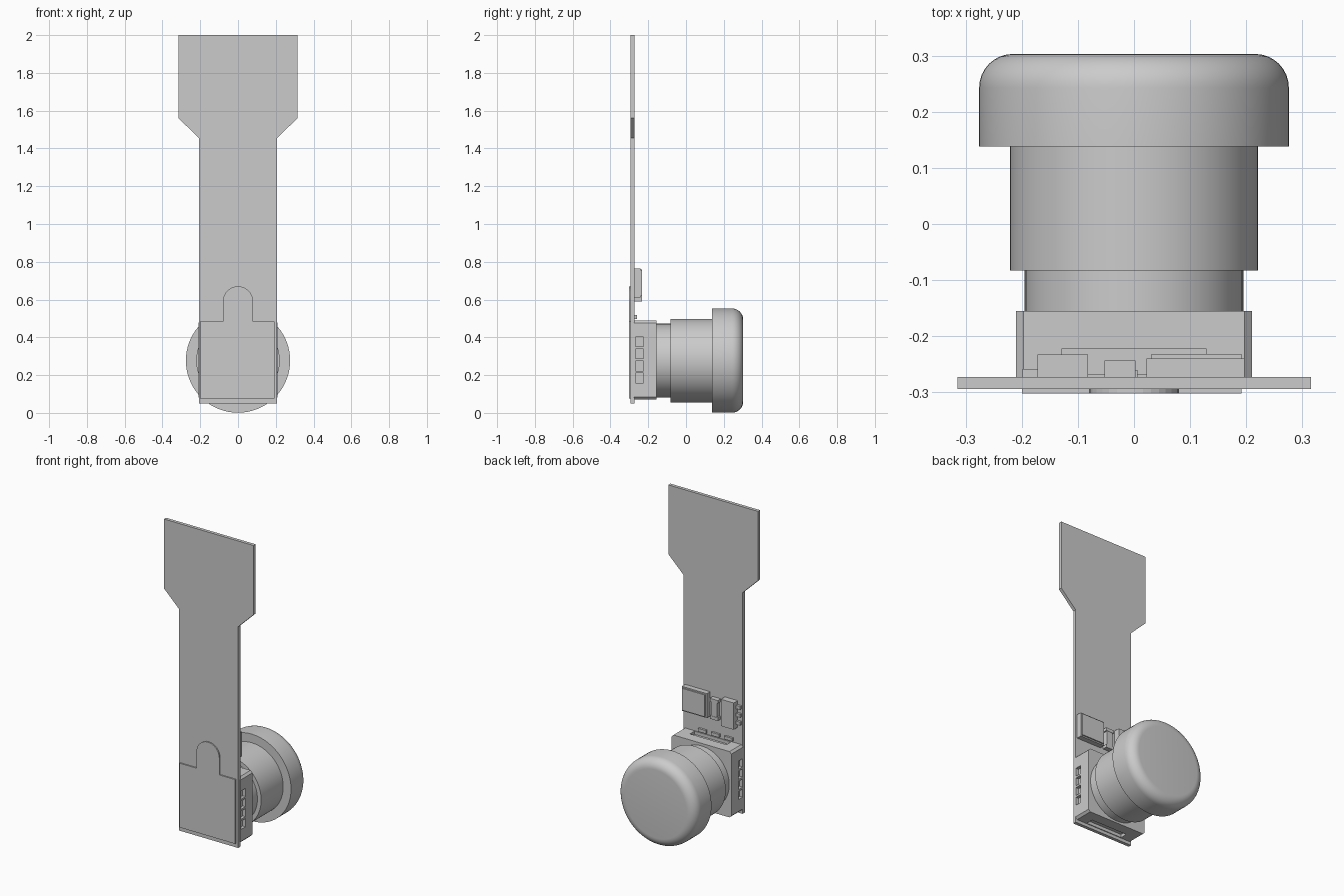
import bpy, bmesh, math
from mathutils import Matrix, Vector

if "Cube" in bpy.data.objects:
    bpy.data.objects.remove(bpy.data.objects["Cube"])

grey = bpy.data.materials.new("plain grey")
grey.use_nodes = True
grey.diffuse_color = (0.6, 0.6, 0.6, 1)
grey.node_tree.nodes["Principled BSDF"].inputs["Base Color"].default_value = (0.6, 0.6, 0.6, 1)


def finish(name, bm):
    bmesh.ops.recalc_face_normals(bm, faces=bm.faces)
    mesh = bpy.data.meshes.new(name)
    bm.to_mesh(mesh)
    bm.free()
    mesh.materials.append(grey)
    obj = bpy.data.objects.new(name, mesh)
    bpy.context.collection.objects.link(obj)
    return obj


def add_block(bm, xs, ys, zs):
    lo, hi = Vector((xs[0], ys[0], zs[0])), Vector((xs[1], ys[1], zs[1]))
    place = Matrix.Translation((lo + hi) / 2) @ Matrix.Diagonal((*(hi - lo), 1))
    bmesh.ops.create_cube(bm, size=1, matrix=place)


def block(name, *spans):
    bm = bmesh.new()
    add_block(bm, *spans)
    return finish(name, bm)


def plate(name, outline, front, back):
    """Extrude an x-z outline from front to back."""
    bm = bmesh.new()
    face = bm.faces.new([bm.verts.new((x, front, z)) for x, z in outline])
    new = bmesh.ops.extrude_face_region(bm, geom=[face])["geom"]
    bmesh.ops.translate(bm, vec=(0, back - front, 0),
                        verts=[v for v in new if isinstance(v, bmesh.types.BMVert)])
    return finish(name, bm)


def mirrored(half):
    return half + [(-x, z) for x, z in reversed(half)]


# Flexible board with a wide connector end
BOARD = -0.273
plate("flex_board", mirrored([(0.207, 0.05), (0.207, 1.455), (0.315, 1.56), (0.315, 2)]),
      -0.294, BOARD)

# Front stiffener with a round-topped tab
R = 0.08
arc = [(R * math.cos(a * math.pi / 16), 0.59 + R * math.sin(a * math.pi / 16)) for a in range(17)]
plate("stiffener", [(-0.2, 0.075), (0.192, 0.075), (0.192, 0.483), (R, 0.483)]
      + arc + [(-R, 0.483), (-0.2, 0.483)], -0.302, -0.293)

# Sensor housing with chamfered long edges and recessed windows
bm = bmesh.new()
add_block(bm, (-0.21, 0.21), (BOARD - 0.001, -0.155), (0.07, 0.488))
long_edges = [e for e in bm.edges if abs(e.verts[0].co.y - e.verts[1].co.y) > 0.05]
bmesh.ops.bevel(bm, geom=long_edges, offset=0.013, segments=1, affect='EDGES')
housing = finish("sensor_housing", bm)

bm = bmesh.new()
for side in (-1, 1):
    for i in range(4):
        z = 0.185 + i * 0.064
        add_block(bm, (side * 0.21 - 0.02, side * 0.21 + 0.02), (-0.268, -0.225), (z - 0.026, z + 0.026))
for z in (0.07, 0.488):
    add_block(bm, (-0.128, 0.128), (-0.268, -0.222), (z - 0.02, z + 0.02))
cutter = finish("window_cutter", bm)
cutter.hide_render = True
cut = housing.modifiers.new("windows", 'BOOLEAN')
cut.object = cutter
cut.solver = 'EXACT'
bpy.context.view_layer.objects.active = housing
bpy.ops.object.modifier_apply(modifier=cut.name)
bpy.data.objects.remove(cutter)

# Stepped lens barrel, spun about its own axis
AXIS = 0.277
ROUND = 0.06
profile = [(0, -0.16), (0.195, -0.16), (0.195, -0.083), (0.221, -0.083), (0.221, 0.138), (0.276, 0.138)]
profile += [(0.276 - ROUND + ROUND * math.cos(a * math.pi / 16),
             0.303 - ROUND + ROUND * math.sin(a * math.pi / 16)) for a in range(9)]
profile.append((0, 0.303))
bm = bmesh.new()
verts = [bm.verts.new((r, y, AXIS)) for r, y in profile]
edges = [bm.edges.new(pair) for pair in zip(verts, verts[1:])]
bmesh.ops.spin(bm, geom=verts + edges, cent=(0, 0, AXIS), axis=(0, 1, 0),
               angle=math.tau, steps=72)
bmesh.ops.remove_doubles(bm, verts=bm.verts, dist=0.0001)
barrel = finish("lens_barrel", bm)
bpy.ops.object.select_all(action='DESELECT')
barrel.select_set(True)
bpy.context.view_layer.objects.active = barrel
bpy.ops.object.shade_smooth_by_angle(angle=math.radians(35))

# Components on the back of the board
block("large_chip", (0.022, 0.197), (BOARD, -0.24), (0.61, 0.765))
block("large_chip_lid", (0.031, 0.192), (-0.241, -0.232), (0.618, 0.757))
block("small_part", (-0.045, -0.005), (BOARD, -0.245), (0.61, 0.735))
for label, z in (("lower", 0.61), ("upper", 0.72)):
    block("small_part_" + label + "_cap", (-0.053, 0.003), (BOARD, -0.243), (z, z + 0.02))
block("tall_chip", (-0.172, -0.082), (BOARD, -0.233), (0.59, 0.76))
for i in range(3):
    z = 0.625 + i * 0.05
    block("chip_leg_%d" % (i + 1), (-0.199, -0.17), (BOARD, -0.258), (z - 0.011, z + 0.011))
for i in range(3):
    x = 0.07 - i * 0.092
    block("solder_part_%d" % (i + 1), (x - 0.028, x + 0.028), (BOARD, -0.26), (0.497, 0.517))
